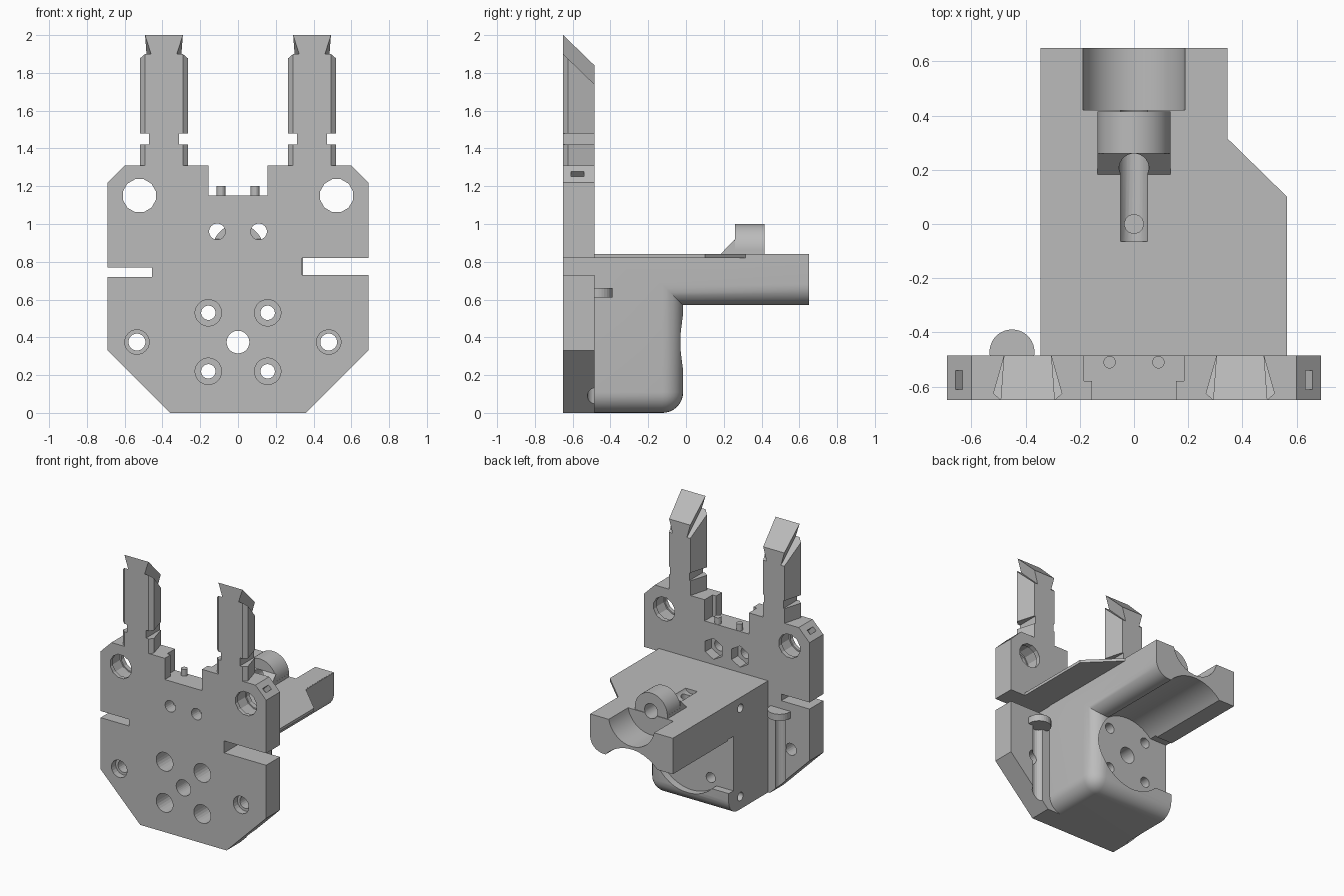
import bpy, bmesh, math
from mathutils import Matrix, Vector

if "Cube" in bpy.data.objects:
    bpy.data.objects.remove(bpy.data.objects["Cube"])

GREY = (0.5, 0.5, 0.5, 1)
mat = bpy.data.materials.new("plain_grey")
mat.use_nodes = True
mat.diffuse_color = GREY
mat.node_tree.nodes["Principled BSDF"].inputs["Base Color"].default_value = GREY

FRONT, BACK = -0.65, -0.485


def add(name, bm):
    bmesh.ops.recalc_face_normals(bm, faces=bm.faces)
    mesh = bpy.data.meshes.new(name)
    bm.to_mesh(mesh)
    bm.free()
    obj = bpy.data.objects.new(name, mesh)
    mesh.materials.append(mat)
    bpy.context.collection.objects.link(obj)
    return obj


def prism_mesh(pts, axis, a, b):
    """Extrude a 2D outline along one axis from a to b."""
    place = {"x": lambda p, t: (t, p[0], p[1]),
             "y": lambda p, t: (p[0], t, p[1]),
             "z": lambda p, t: (p[0], p[1], t)}[axis]
    bm = bmesh.new()
    lo = [bm.verts.new(place(p, a)) for p in pts]
    hi = [bm.verts.new(place(p, b)) for p in pts]
    bm.faces.new(lo)
    bm.faces.new(hi)
    for i in range(len(pts)):
        j = (i + 1) % len(pts)
        bm.faces.new((lo[i], lo[j], hi[j], hi[i]))
    bmesh.ops.recalc_face_normals(bm, faces=bm.faces)
    return bm


def prism(name, pts, axis, a, b):
    return add(name, prism_mesh(pts, axis, a, b))


def rect(u0, u1, v0, v1):
    return [(u0, v0), (u1, v0), (u1, v1), (u0, v1)]


def rod(name, u, v, r, axis, a, b, n=32):
    ring = [(u + r * math.cos(math.tau * (i + 0.5) / n),
             v + r * math.sin(math.tau * (i + 0.5) / n)) for i in range(n)]
    return prism(name, ring, axis, a, b)


def cut(objs, cutters):
    """Subtract every cutter from every object, then drop the cutters."""
    for obj in objs:
        bpy.context.view_layer.objects.active = obj
        for c in cutters:
            mod = obj.modifiers.new("cut", "BOOLEAN")
            mod.operation, mod.solver, mod.object = "DIFFERENCE", "EXACT", c
            bpy.ops.object.modifier_apply(modifier=mod.name)
    for c in cutters:
        bpy.data.objects.remove(c)


# Face plate with stepped top recess
half = [(0.36, 0), (0.69, 0.33), (0.69, 1.22), (0.60, 1.31), (0.155, 1.31), (0.155, 1.15)]
plate = prism("face_plate", half + [(-x, z) for x, z in reversed(half)], "y", FRONT, BACK)

# Motor body and arm, one L-shaped block
bm = prism_mesh([(BACK, 0), (-0.015, 0), (-0.015, 0.57), (0.65, 0.57), (0.65, 0.84), (BACK, 0.84)],
                "x", -0.345, 0.345)


def is_round(e):
    p, q = (v.co for v in e.verts)
    mid = (p + q) / 2
    side = mid.x > 0.34 and mid.z < 0.6 and BACK + 0.01 < mid.y < 0.64
    heel = abs(mid.x) < 0.01 and mid.z < 0.01 and mid.y > -0.1
    return side or heel


bmesh.ops.bevel(bm, geom=[e for e in bm.edges if is_round(e)], offset=0.11,
                offset_type="OFFSET", segments=8, profile=0.5, affect="EDGES", clamp_overlap=True)
body = add("motor_body_and_arm", bm)

# Thin shelf covering the body and overhanging on one side
shelf = prism("top_shelf", [(-0.345, BACK), (0.565, BACK), (0.565, 0.1), (0.34, 0.32),
                            (0.34, 0.65), (-0.345, 0.65)], "z", 0.82, 0.841)

# Ring clip with sloping foot
clip = rod("ring_clip", 0, 0.865, 0.135, "y", 0.26, 0.415, 40)
foot = prism("clip_foot", rect(-0.135, 0.135, 0.8, 0.865), "y", 0.26, 0.415)
ramp = prism("clip_ramp", [(0.18, 0.838), (0.26, 0.92), (0.26, 0.838)], "x", -0.135, 0.135)

# Bolt holes through the plate and body
bolts = [rod("c", 0, 0.375, 0.06, "y", -1, 1)]
for x in (-0.157, 0.157):
    for z in (0.22, 0.53):
        bolts.append(rod("c", x, z, 0.038, "y", -1, 0.05, 24))
        bolts.append(rod("c", x, z, 0.07, "y", -1, -0.3, 24))
cut([plate, body], bolts)

# Round motor seat, open to one side, and screw holes in the ears
cut([body], [rod("c", 0, 0.375, 0.29, "y", -0.07, 1, 64),
             prism("c", rect(-0.5, -0.15, 0.17, 0.58), "y", -0.07, -0.01)]
    + [rod("c", -0.155, z, 0.032, "x", -0.5, -0.25, 16) for z in (0.095, 0.76)])

# Scoop at the arm end, channel through the clip, and a screw hole
cut([body, shelf], [rod("c", 0, 0.88, 0.193, "y", 0.42, 1, 48)])
cut([body, shelf, clip, foot, ramp],
    [rod("c", 0, 0.865, 0.055, "y", -0.065, 0.5, 24)])
cut([body, shelf], [rod("c", 0, 0, 0.035, "z", 0.7, 1, 16)])

# Plate cut-outs: side slots, recess step, large and small holes, grooves
cuts = [prism("c", rect(-0.8, -0.455, 0.72, 0.77), "y", -1, 0),
        prism("c", rect(0.34, 0.8, 0.73, 0.82), "y", -1, 0),
        prism("c", rect(-0.185, 0.185, 1.15, 1.4), "y", -0.58, 0)]
for s in (-1, 1):
    cuts += [rod("c", s * 0.522, 1.15, 0.09, "y", -1, 0, 12),
             rod("c", s * 0.522, 1.15, 0.1, "y", -0.62, -0.52, 12),
             rod("c", s * 0.11, 0.96, 0.043, "y", -1, 0, 20),
             rod("c", s * 0.11, 0.96, 0.08, "y", -0.56, 0, 6),
             rod("c", s * (0.535 if s < 0 else 0.48), 0.375, 0.045, "y", -1, 0, 20),
             rod("c", s * (0.535 if s < 0 else 0.48), 0.375, 0.065, "y", -1, -0.6, 20),
             rod("c", s * 0.45, -0.48, 0.042, "z", -0.1, 0.62, 20)]
    # Small slot sunk into the sloping shoulder
    bm = prism_mesh(rect(-0.018, 0.018, -0.035, 0.035), "z", -0.06, 0.06)
    bm.transform(Matrix.Translation((s * 0.645, -0.575, 1.265)) @ Matrix.Rotation(s * math.pi / 4, 4, "Y"))
    cuts.append(add("c", bm))
cut([plate], cuts)

# Mirrored details: pegs, screw heads and fingers
for s, side in ((-1, "right"), (1, "left")):
    rod(side + "_peg", s * 0.09, -0.51, 0.023, "z", 1.13, 1.2, 16)
    rod(side + "_screw_head", s * 0.45, -0.472, 0.083, "z", 0.61, 0.66, 32)
    cx = s * 0.392
    arc = [(0.1, FRONT), (0.128, -0.625), (0.088, BACK)]
    section = [(cx + x, y) for x, y in arc] + [(cx - x, y) for x, y in reversed(arc)]
    prism(side + "_finger_base", section, "z", 1.30, 1.42)
    prism(side + "_finger_waist", rect(cx - 0.08, cx + 0.08, FRONT, BACK), "z", 1.41, 1.49)

    # Finger shaft with a top sloping to the back
    bm = prism_mesh(section, "z", 1.48, 1.9)
    for v in bm.verts:
        if v.co.z > 1.8:
            v.co.z -= 0.97 * (v.co.y - FRONT)
    add(side + "_finger_shaft", bm)

    # Dovetail tip following the same slope
    bm = prism_mesh([(cx - 0.065, 1.89), (cx + 0.065, 1.89), (cx + 0.1, 2), (cx - 0.1, 2)], "y", FRONT, BACK)
    for v in bm.verts:
        if v.co.y > -0.5:
            v.co.z -= 0.16
            v.co.x = cx + (v.co.x - cx) * 0.88
    add(side + "_finger_tip", bm)

# Smooth the rounded surfaces, keep hard edges
bpy.ops.object.select_all(action="DESELECT")
for obj in (body, shelf, clip, foot):
    obj.select_set(True)
bpy.context.view_layer.objects.active = body
bpy.ops.object.shade_smooth_by_angle(angle=math.radians(25))
